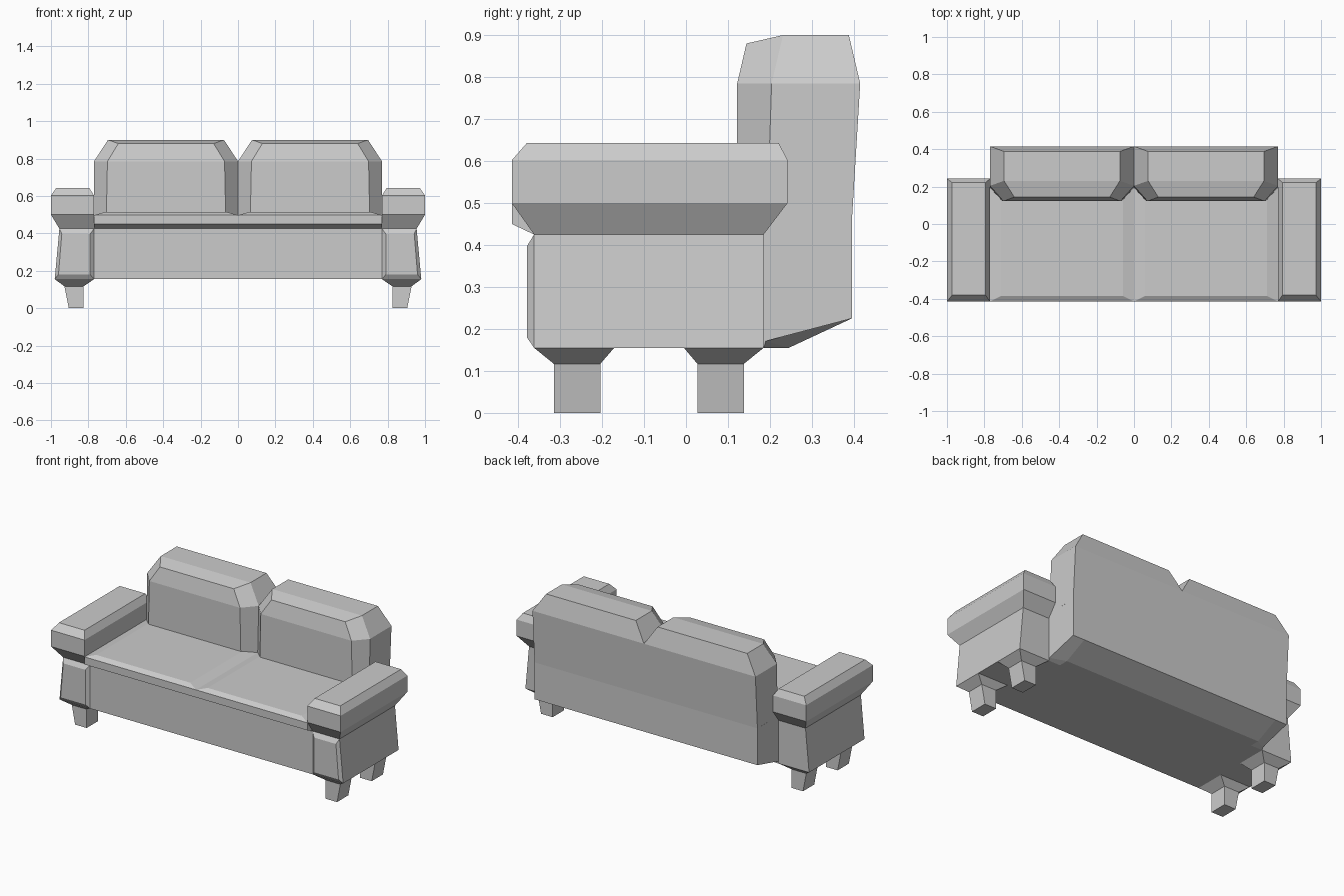
import bpy, bmesh

if "Cube" in bpy.data.objects:
    bpy.data.objects.remove(bpy.data.objects["Cube"])


def loft(name, rings, caps=None, mirror=True):
    """Skin equal-length rings of points, cap both ends, mirror across x = 0."""
    bm = bmesh.new()
    loops = [[bm.verts.new(p) for p in ring] for ring in rings]
    n = len(loops[0])
    for a, b in zip(loops, loops[1:]):
        for i in range(n):
            j = (i + 1) % n
            bm.faces.new((a[i], a[j], b[j], b[i]))
    for loop in (loops[0], loops[-1]):
        for cap in caps or [range(n)]:
            bm.faces.new([loop[i] for i in cap])
    bmesh.ops.recalc_face_normals(bm, faces=bm.faces)
    mesh = bpy.data.meshes.new(name)
    bm.to_mesh(mesh)
    bm.free()
    ob = bpy.data.objects.new(name, mesh)
    bpy.context.collection.objects.link(ob)
    if mirror:
        mod = ob.modifiers.new("Mirror", "MIRROR")
        mod.use_mirror_merge = False
    return ob


def rect(x0, x1, y0, y1, z):
    return [(x0, y0, z), (x1, y0, z), (x1, y1, z), (x0, y1, z)]


# Frame: side profile run across the sofa, bottom rear edge turned up at the ends
def frame_section(x, y, z):
    profile = [(-.362, .155), (-.362, .425), (-.3, .45), (.395, .455),
               (.395, .225), (y, z), (.185, .155)]
    return [(x, py, pz) for py, pz in profile]


loft("frame", [frame_section(-.77, .19, .171), frame_section(-.69, .245, .155),
               frame_section(.69, .245, .155), frame_section(.77, .19, .171)],
     mirror=False)

# Seat cushions: undercut front and softened top edges
loft("seat_cushion", [
    rect(0, .77, -.362, .3, .425),
    rect(0, .77, -.415, .3, .45),
    rect(0, .77, -.415, .3, .497),
    rect(.06, .71, -.385, .3, .514)])


# Back cushions: six-sided section with chamfered front corners
def back_ring(x0, x1, c, yf, ys, yb, z, zf):
    return [(x0, yb, z), (x0, ys, z), (x0 + c, yf, zf),
            (x1 - c, yf, zf), (x1, ys, z), (x1, yb, z)]


loft("back_cushion", [
    back_ring(0, .77, .065, .122, .193, .395, .455, .455),
    back_ring(0, .77, .072, .122, .204, .415, .785, .785),
    back_ring(.075, .695, .055, .144, .231, .388, .9, .88)],
    caps=[(0, 1, 4, 5), (1, 2, 3, 4)])

# Arms: tapered body with a wider chamfered pad
loft("arm", [
    rect(.77, .98, -.362, .185, .155),
    rect(.77, .955, -.362, .185, .425),
    rect(.77, 1, -.415, .242, .5),
    rect(.77, 1, -.415, .242, .602),
    rect(.795, .972, -.379, .221, .643)])

# Raised panel on the front of each arm
loft("arm_front_panel", [
    [(.77, -.362, .155), (.98, -.362, .155), (.955, -.362, .425), (.77, -.362, .425)],
    [(.79, -.379, .18), (.96, -.379, .18), (.942, -.379, .397), (.79, -.379, .397)]])

# Legs: flared collar over a tapering post
for name, y0, y1, f0, f1 in (("front_leg", -.315, -.204, -.362, -.171),
                             ("rear_leg", .027, .138, -.005, .185)):
    loft(name, [
        rect(.825, .905, y0, y1, 0),
        rect(.825, .928, y0, y1, .117),
        rect(.77, .98, f0, f1, .155)])
